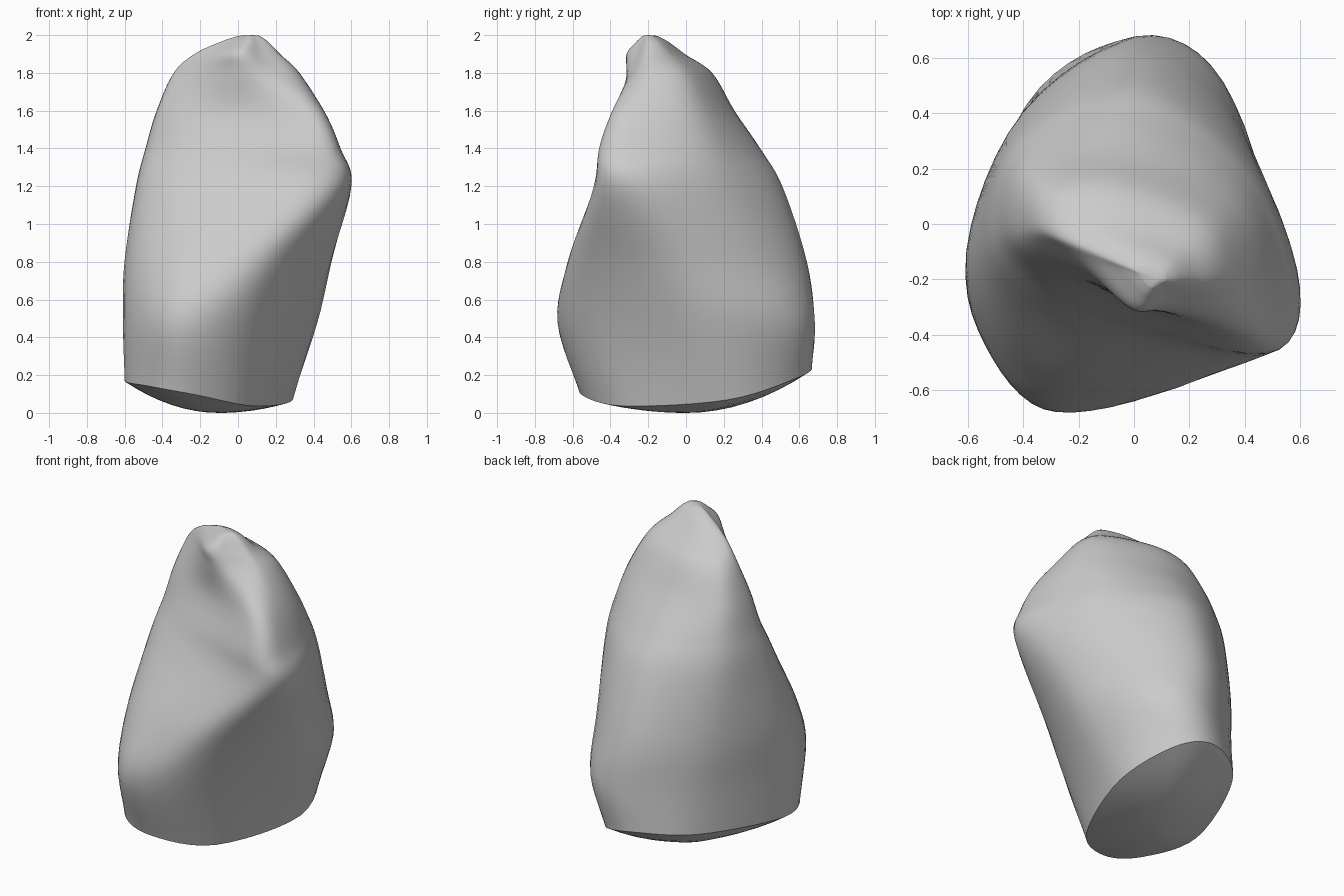
import bpy
import bmesh
import math
from mathutils import Vector

cube = bpy.data.objects.get("Cube")
if cube:
    bpy.data.objects.remove(cube, do_unlink=True)

# Heights shared by all side profiles, from the rim to the cutting edge
HEIGHTS = [.065, .48, .8, 1.2, 1.4, 1.6, 1.8, 1.9]

# Vertical profiles around the crown: (x, y) at each height
PROFILES = {
    "right": [(-.6, -.14), (-.605, -.12), (-.6, -.08), (-.54, -.03),
              (-.49, 0), (-.43, 0), (-.34, -.01), (-.23, -.06)],
    "front_right": [(-.47, -.48), (-.51, -.49), (-.49, -.42), (-.42, -.26),
                    (-.38, -.18), (-.34, -.13), (-.26, -.1), (-.16, -.14)],
    "front": [(-.23, -.555), (-.28, -.68), (-.2, -.6), (-.06, -.41),
              (-.05, -.33), (-.03, -.27), (0, -.3), (0, -.31)],
    "front_left": [(.08, -.335), (.08, -.53), (.18, -.57), (.46, -.48),
                   (.45, -.46), (.37, -.39), (.2, -.29), (.13, -.26)],
    "left": [(.29, .22), (.41, .05), (.49, -.08), (.6, -.23),
             (.54, -.24), (.455, -.24), (.32, -.2), (.22, -.2)],
    "back_left": [(.16, .59), (.31, .53), (.35, .41), (.41, .23),
                  (.4, .15), (.36, .07), (.27, 0), (.18, -.09)],
    "back": [(-.08, .655), (.02, .68), (0, .64), (0, .51),
             (-.02, .39), (-.02, .25), (-.04, .13), (0, -.02)],
    "back_right": [(-.39, .43), (-.38, .43), (-.41, .39), (-.42, .32),
                   (-.4, .27), (-.36, .2), (-.28, .11), (-.15, -.01)],
}
APEX = Vector((.08, -.2, 2))
BASE = Vector((-.1, 0, 0))
STEPS = 6


def spline(points, closed):
    """Smooth curve passing through every control point."""
    n = len(points)
    out = []
    for i in range(n if closed else n - 1):
        ids = [i - 1, i, i + 1, i + 2]
        ids = [j % n if closed else min(max(j, 0), n - 1) for j in ids]
        a, b, c, d = (points[j] for j in ids)
        for s in range(STEPS):
            t = s / STEPS
            out.append(b + (c - a) * (t / 2)
                       + (a * 2 - b * 5 + c * 4 - d) * (t * t / 2)
                       + (b * 3 - a - c * 3 + d) * (t ** 3 / 2))
    if not closed:
        out.append(points[-1].copy())
    return out


def side_curve(profile):
    points = [Vector((x, y, z)) for (x, y), z in zip(profile, HEIGHTS)]
    # Slanted, slightly dished rim at the bottom
    rim = points[0]
    rim.z += .12 * rim.y + .2 * rim.y ** 2 - .14 * rim.x + .1 * rim.x ** 2
    # Rounded tip above the last height
    top = points[-1]
    for pull, z in ((.45, 1.965), (.75, 1.996)):
        p = top.lerp(APEX, pull)
        p.z = z
        points.append(p)
    return spline(points, False)


# Crown wall: rings of the side curves, each closed smoothly
columns = [side_curve(p) for p in PROFILES.values()]
rings = [spline(list(level), True) for level in zip(*columns)]

# Domed underside
dome = []
for i in range(1, 8):
    s = i / 8
    ring = []
    for p in rings[0]:
        q = BASE.lerp(p, s)
        q.z = p.z * s * s
        ring.append(q)
    dome.append(ring)

bm = bmesh.new()
loops = [[bm.verts.new(p) for p in ring] for ring in dome + rings]
count = len(loops[0])
for low, high in zip(loops, loops[1:]):
    for i in range(count):
        j = (i + 1) % count
        bm.faces.new((low[i], low[j], high[j], high[i]))
for loop, centre in ((loops[0], BASE), (loops[-1], APEX)):
    hub = bm.verts.new(centre)
    for i in range(count):
        bm.faces.new((loop[i], loop[(i + 1) % count], hub))
bmesh.ops.recalc_face_normals(bm, faces=bm.faces)

mesh = bpy.data.meshes.new("tooth_crown")
bm.to_mesh(mesh)
bm.free()
crown = bpy.data.objects.new("tooth_crown", mesh)
bpy.context.collection.objects.link(crown)

# Plain grey surface
grey = bpy.data.materials.new("light_grey")
grey.use_nodes = True
colour = (.6, .6, .6, 1)
grey.diffuse_color = colour
grey.node_tree.nodes["Principled BSDF"].inputs["Base Color"].default_value = colour
mesh.materials.append(grey)

# Smooth wall with a sharp rim
bpy.context.view_layer.objects.active = crown
crown.select_set(True)
bpy.ops.object.shade_smooth_by_angle(angle=math.radians(45))
